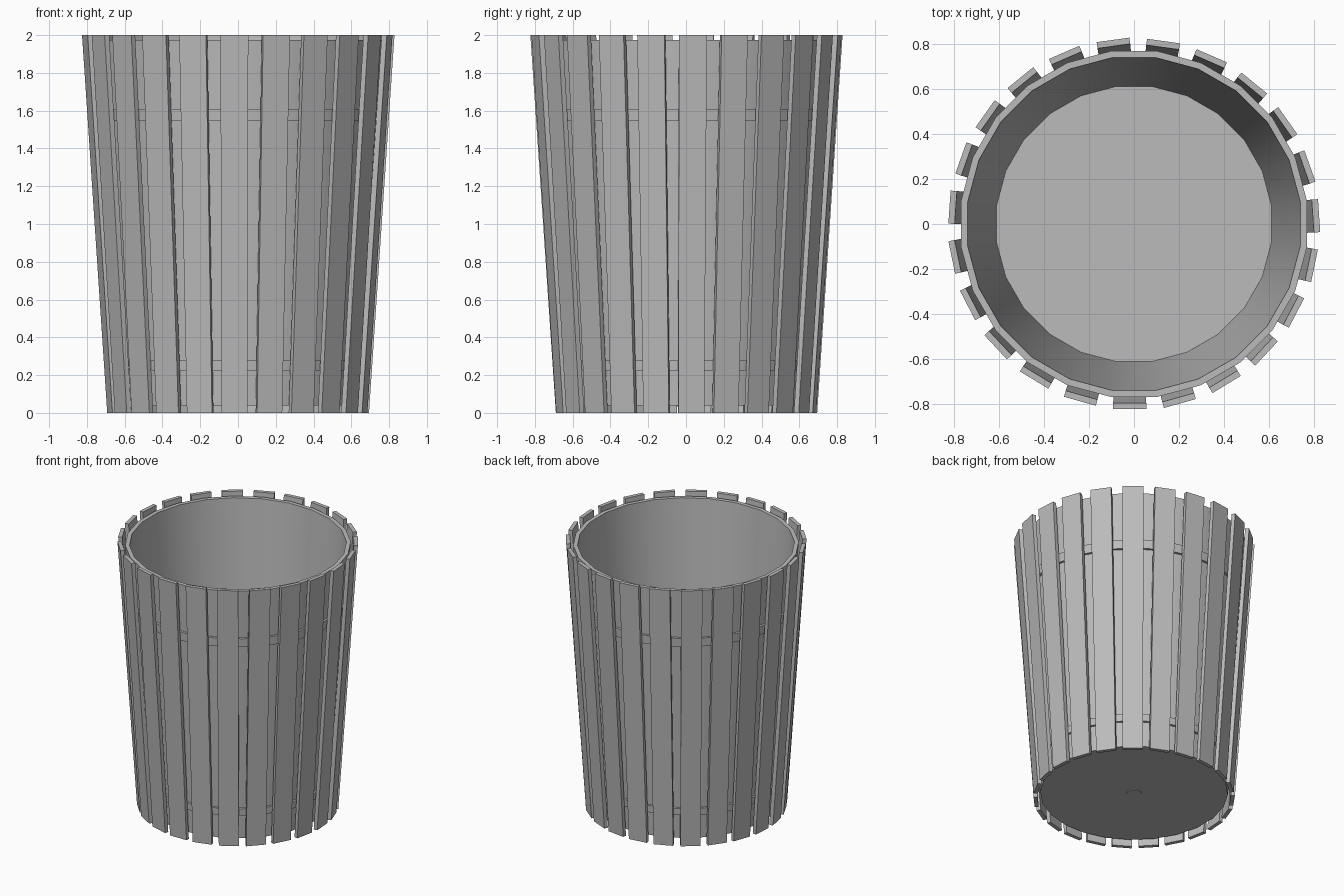
import bpy, bmesh
from math import pi, radians, sin, cos
from mathutils import Matrix, Vector

cube = bpy.data.objects.get("Cube")
if cube:
    bpy.data.objects.remove(cube, do_unlink=True)

grey = bpy.data.materials.new("plain grey")
grey.use_nodes = True
colour = (0.5, 0.5, 0.5, 1)
grey.diffuse_color = colour
grey.node_tree.nodes["Principled BSDF"].inputs["Base Color"].default_value = colour

SIDES = 24
SLATS = 23
SLOPE = 0.0675          # outward lean per unit of height


def finish(name, bm, smooth=False):
    bmesh.ops.recalc_face_normals(bm, faces=bm.faces)
    mesh = bpy.data.meshes.new(name)
    bm.to_mesh(mesh)
    bm.free()
    mesh.materials.append(grey)
    obj = bpy.data.objects.new(name, mesh)
    bpy.context.collection.objects.link(obj)
    if smooth:
        bpy.ops.object.select_all(action='DESELECT')
        obj.select_set(True)
        bpy.context.view_layer.objects.active = obj
        bpy.ops.object.shade_smooth_by_angle(angle=radians(30))
    return obj


def lathe(name, profile, closed=False):
    """Turn a list of (radius, height) points around z."""
    bm = bmesh.new()
    rings = []
    for r, z in profile:
        rings.append([bm.verts.new((r * cos(a), r * sin(a), z))
                      for a in ((i + 0.5) * 2 * pi / SIDES for i in range(SIDES))])
    pairs = list(zip(rings, rings[1:]))
    if closed:
        pairs.append((rings[-1], rings[0]))
    else:
        bm.faces.new(rings[0])
        bm.faces.new(rings[-1])
    for low, high in pairs:
        for i in range(SIDES):
            j = (i + 1) % SIDES
            bm.faces.new((low[i], low[j], high[j], high[i]))
    return finish(name, bm, smooth=True)


def wall(z):
    return 0.643 + SLOPE * z


# Thin tapered bucket with a floor
lathe("bucket", [(wall(0.04), 0.04), (wall(1.975), 1.975),
                 (wall(1.975) - 0.03, 1.975), (wall(0.06) - 0.03, 0.06)])

# Hoops between the bucket and the slats
for name, low, high in (("lower_hoop", 0.225, 0.278), ("upper_hoop", 1.545, 1.61)):
    lathe(name, [(wall(low) - 0.01, low), (wall(low) + 0.018, low),
                 (wall(high) + 0.018, high), (wall(high) - 0.01, high)], closed=True)

# Small round plate under the floor
lathe("bottom_plate", [(0.05, 0.035), (0.05, 0.042)])

# Leaning slats around the outside, each slightly wider at the top
for n in range(SLATS):
    bm = bmesh.new()
    bmesh.ops.create_cube(bm, size=1)
    for v in bm.verts:
        z = v.co.z + 0.5
        outer = 0.689 + 2 * SLOPE * z
        depth = outer if v.co.y < 0 else outer - 0.028
        v.co = Vector((v.co.x * (0.138 + 0.009 * z) - 0.019, -depth, 2 * z))
    bmesh.ops.rotate(bm, verts=bm.verts, cent=(0, 0, 0),
                     matrix=Matrix.Rotation(n * 2 * pi / SLATS, 3, 'Z'))
    finish(f"slat_{n + 1}", bm)
